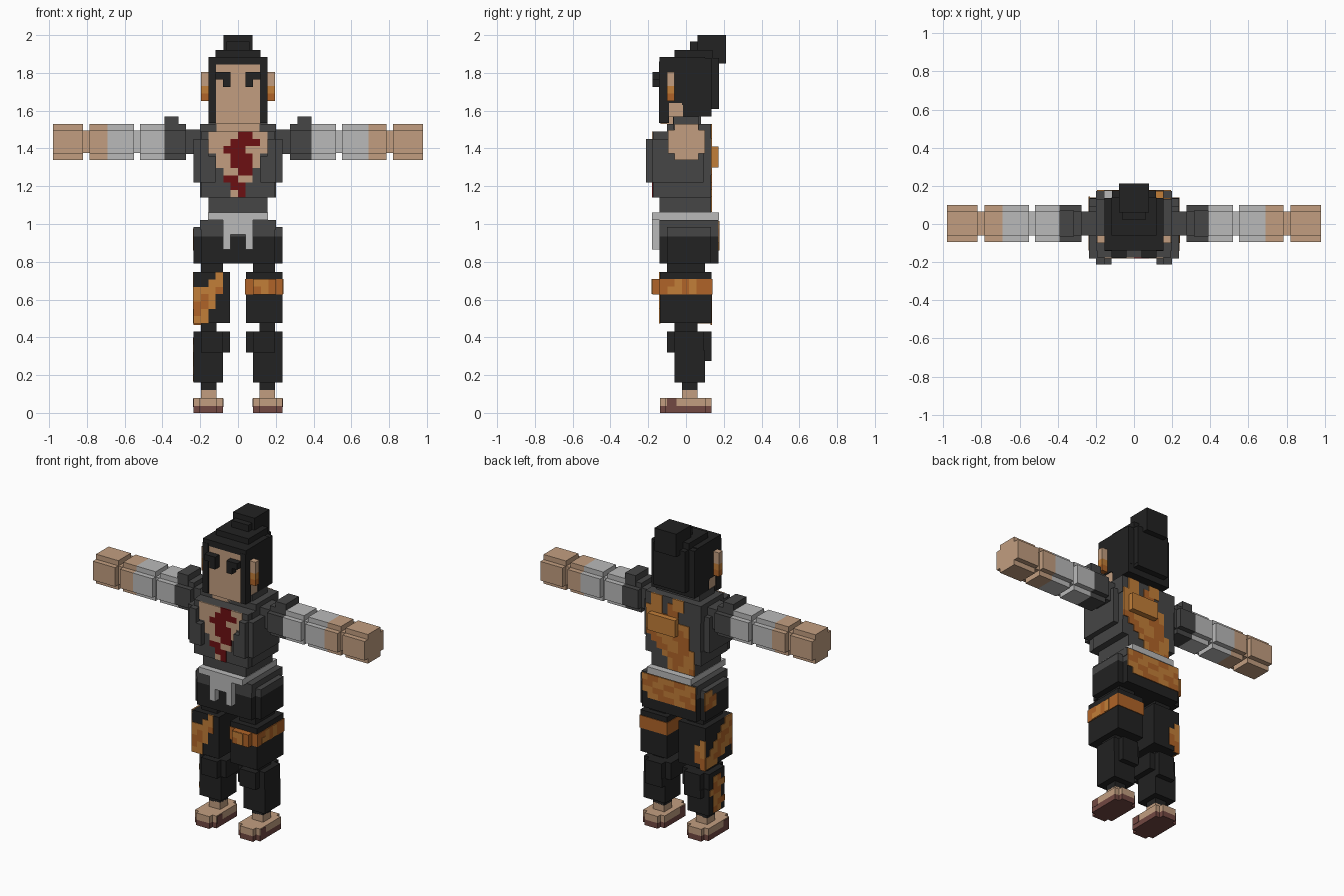
import bpy, bmesh

if "Cube" in bpy.data.objects:
    bpy.data.objects.remove(bpy.data.objects["Cube"])


def material(name, rgb):
    m = bpy.data.materials.new(name)
    m.use_nodes = True
    lin = [((c / 255 + 0.055) / 1.055) ** 2.4 for c in rgb]
    m.diffuse_color = (*lin, 1)
    m.node_tree.nodes["Principled BSDF"].inputs["Base Color"].default_value = (*lin, 1)
    return m


SKIN = material("skin", (194, 158, 128))
BLACK = material("black", (34, 34, 34))
CHARCOAL = material("charcoal", (70, 70, 70))
GREY = material("light grey", (186, 186, 186))
RED = material("dark red", (108, 16, 18))
LIGHT = material("light orange", (194, 126, 56))
DARK = material("burnt orange", (176, 100, 40))
BROWN = material("sole brown", (114, 72, 66))
COLOURS = {"S": SKIN, "R": RED, "L": LIGHT, "D": DARK}
U = 0.0388  # size of one step in the blocky surface


def finish(name, bm, mat):
    bmesh.ops.recalc_face_normals(bm, faces=bm.faces)
    me = bpy.data.meshes.new(name)
    bm.to_mesh(me)
    bm.free()
    me.materials.append(mat)
    ob = bpy.data.objects.new(name, me)
    bpy.context.collection.objects.link(ob)
    return ob


def add_block(bm, lo, hi, notch=0, axis=2):
    """Box, optionally with stepped corners running along one axis."""
    a, b = [i for i in range(3) if i != axis]
    n = notch
    corners = []
    for sa, sb in ((0, 0), (1, 0), (1, 1), (0, 1)):
        p, q = (hi if sa else lo)[a], (hi if sb else lo)[b]
        da, db = (-n if sa else n), (-n if sb else n)
        step = [(p, q + db), (p + da, q + db), (p + da, q)] if n else [(p, q)]
        corners += step if sa == sb else step[::-1]

    def ring(level):
        out = []
        for p, q in corners:
            co = [0, 0, 0]
            co[a], co[b], co[axis] = p, q, level
            out.append(bm.verts.new(co))
        return out
    r0, r1 = ring(lo[axis]), ring(hi[axis])
    bm.faces.new(r0)
    bm.faces.new(r1)
    for i in range(len(r0)):
        j = (i + 1) % len(r0)
        bm.faces.new((r0[i], r0[j], r1[j], r1[i]))


def block(name, mat, x, y, z, notch=0, axis=2):
    bm = bmesh.new()
    add_block(bm, (x[0], y[0], z[0]), (x[1], y[1], z[1]), notch, axis)
    return finish(name, bm, mat)


def pair(name, mat, x, y, z, notch=0, axis=2):
    block("left_" + name, mat, x, y, z, notch, axis)
    block("right_" + name, mat, (-x[1], -x[0]), y, z, notch, axis)


def pattern(name, rows, start, top, level, along=0):
    """Thin plates laid out from rows of letters, on a wall facing x or y."""
    for key, mat in COLOURS.items():
        bm = bmesh.new()
        for r, row in enumerate(rows):
            c = 0
            while c < len(row):
                e = c
                while e < len(row) and row[e] == key:
                    e += 1
                if e > c:
                    lo, hi = [0, 0, top - (r + 1) * U], [0, 0, top - r * U]
                    lo[along], hi[along] = start + c * U, start + e * U
                    lo[1 - along], hi[1 - along] = level - 0.004, level + 0.004
                    add_block(bm, lo, hi)
                c = max(e, c + 1)
        if bm.faces:
            finish(name + "_" + mat.name.replace(" ", "_"), bm, mat)
        else:
            bm.free()


# Head, face and ears
block("face", SKIN, (-.118, .118), (-.135, .05), (1.53, 1.86))
block("jaw", SKIN, (-.15, .15), (-.105, 0), (1.57, 1.66))
block("neck", SKIN, (-.115, .115), (-.10, .07), (1.45, 1.58))
pair("brow", BLACK, (.04, .118), (-.178, -.13), (1.765, 1.805))
pair("eye", BLACK, (.04, .08), (-.178, -.13), (1.725, 1.77))
pair("ear", SKIN, (.15, .195), (-.10, -.06), (1.73, 1.805))
pair("earring", LIGHT, (.15, .195), (-.10, -.06), (1.69, 1.73))
pair("earring_drop", DARK, (.15, .195), (-.10, -.06), (1.65, 1.69))

# Hair with topknot
block("hair_back", BLACK, (-.155, .155), (-.06, .175), (1.63, 1.88), U)
block("hair_sides", BLACK, (-.155, .155), (-.10, .135), (1.64, 1.88))
block("hair_nape", BLACK, (-.155, .155), (-.015, .135), (1.57, 1.65))
block("hair_nape_back", BLACK, (-.115, .115), (.1, .175), (1.61, 1.65))
block("hair_fringe", BLACK, (-.155, .155), (-.14, .1), (1.845, 1.885))
block("hair_crown", BLACK, (-.118, .118), (-.06, .14), (1.87, 1.922))
pair("hair_strand", BLACK, (.116, .155), (-.142, -.09), (1.535, 1.86))
block("topknot", BLACK, (-.078, .078), (.06, .213), (1.85, 2.0))
block("topknot_tie", BLACK, (-.06, .06), (.02, .07), (1.91, 1.965))

# Jacket
block("jacket_collar", CHARCOAL, (-.155, .155), (-.07, .08), (1.5, 1.57))
block("jacket_shoulders", CHARCOAL, (-.2, .2), (-.10, .132), (1.42, 1.53))
block("jacket_body", CHARCOAL, (-.235, .235), (-.14, .132), (1.22, 1.45), U)
block("jacket_top", CHARCOAL, (-.2, .2), (-.14, .132), (1.42, 1.49))
block("jacket_chest", CHARCOAL, (-.195, .195), (-.175, .0), (1.14, 1.49))
block("jacket_lower", CHARCOAL, (-.2, .2), (-.14, .132), (1.14, 1.23))
block("jacket_waist", CHARCOAL, (-.155, .155), (-.14, .132), (1.05, 1.15))
pair("lapel", CHARCOAL, (.155, .2), (-.213, -.10), (1.22, 1.45))
pair("lapel_inner", CHARCOAL, (.118, .16), (-.213, -.16), (1.22, 1.36))
pair("jacket_side", CHARCOAL, (.19, .235), (-.18, .0), (1.22, 1.45))

# Bare chest with painted mark
pattern("chest", [
    "SSSSRRSS", "SSSRRRRS", "SSRRRSSS", ".SSRRRS.", ".SSRRRS.",
    "..SSRR..", "..RRSS..", "...RR...", "...SR..."], -4 * U, 1.49, -.177)

# Camouflage on the back of the jacket
pattern("jacket_back", [
    "...LL..LL.", "...LLD.LL.", "....DD.LLL", "....LDDDLL", "..LLLDDDLL",
    "..LDDDDLLL", "..DDDLLLDD", "..DDLLLDD.", ".LDDLLDD..", ".LLDDDL...",
    ".LLDDL....", ".DLLDL...."], -5 * U, 1.53, .133)
block("jacket_back_pad", LIGHT, (-.04, .155), (.12, .173), (1.30, 1.41))

# Arms: shoulder, wrapped upper arm and forearm, hand
Y, Z = (-.095, .1), (1.34, 1.53)
pair("armhole", CHARCOAL, (.19, .285), (-.06, .065), (1.37, 1.5))
pair("shoulder", CHARCOAL, (.275, .39), Y, Z, .033, 0)
pair("shoulder_pad", CHARCOAL, (.315, .39), (-.065, .07), (1.5, 1.57))
pair("upper_arm", GREY, (.39, .52), Y, Z, .033, 0)
pair("elbow", GREY, (.51, .56), (-.06, .065), (1.375, 1.495))
pair("forearm_wrap", GREY, (.55, .69), Y, Z, .033, 0)
pair("forearm", SKIN, (.69, .785), Y, Z, .033, 0)
pair("wrist", SKIN, (.78, .825), (-.06, .065), (1.375, 1.495))
pair("hand", SKIN, (.82, .98), Y, Z, .033, 0)

# Belt with knot
block("belt", GREY, (-.158, .158), (-.18, .175), (1.02, 1.06))
block("belt_knot", GREY, (-.08, .08), (-.18, -.12), (.945, 1.03))
pair("belt_end", GREY, (.04, .08), (-.18, -.12), (.865, .95))

# Hips
block("hips_top", CHARCOAL, (-.2, .2), (-.14, .172), (.97, 1.022))
block("hips_upper", CHARCOAL, (-.235, .235), (-.14, .172), (.935, .985), U)
block("hips", BLACK, (-.235, .235), (-.14, .172), (.79, .937), U)
pattern("hips_back", ["LLDDLLLDDL", "DLLLDDLLDD", "LDDLLLDDLL", "DDLLDDDLL."],
        -5 * U, 1.015, .173)
pattern("hips_side", ["..LL", ".DDL", ".LDD"], -.01, .975, -.235, 1)

# Legs
pair("thigh_top", BLACK, (.08, .195), (-.10, .1), (.73, .8))
pair("thigh", BLACK, (.042, .235), (-.138, .135), (.475, .745))
pair("knee", BLACK, (.115, .195), (-.06, .06), (.42, .485))
pair("shin_upper", BLACK, (.042, .235), (-.10, .135), (.32, .43), U)
pair("shin", BLACK, (.08, .235), (-.06, .1), (.16, .33))
pair("calf", BLACK, (.08, .2), (0, .135), (.275, .33))
pair("cuff", BLACK, (.115, .195), (-.02, .06), (.12, .17))

# Left thigh band
block("thigh_band", DARK, (.038, .239), (-.142, .139), (.628, .71))
block("thigh_band_front", DARK, (.08, .2), (-.178, -.13), (.628, .71))
pattern("band_side", ["..L.L..", ".LL.L.."], -.138, .708, .238, 1)
pattern("band_front", ["LL.", ".L."], .083, .708, -.178)

# Camouflage on the right leg
pattern("thigh_front", ["...L.", "..LL.", "LLLD.", "LDL..", "DDL..", "DL...", "LL..."],
        -.235, .745, -.138)
pattern("thigh_side", ["LL.....", "DLL....", "LDDL...", "LLDDL..", "DLLDLL.", "..LDDLL", "....LLL"],
        -.138, .745, -.235, 1)
pattern("thigh_back", ["L....", "LL...", "LD...", "DD...", "D...."], -.235, .66, .134)
pattern("shin_side", [".DL.", "LLD.", ".DDL", ".LL.", "DDL.", ".LD."], -.06, .40, -.235, 1)

# Ankles and sandals
pair("ankle", SKIN, (.115, .195), (-.02, .06), (.075, .125))
pair("foot", SKIN, (.08, .235), (-.138, .135), (.036, .08), .03)
pair("sole", BROWN, (.08, .235), (-.138, .135), (0, .037), .03)
pair("sandal_strap", BROWN, (.078, .237), (-.10, -.05), (.03, .075))
